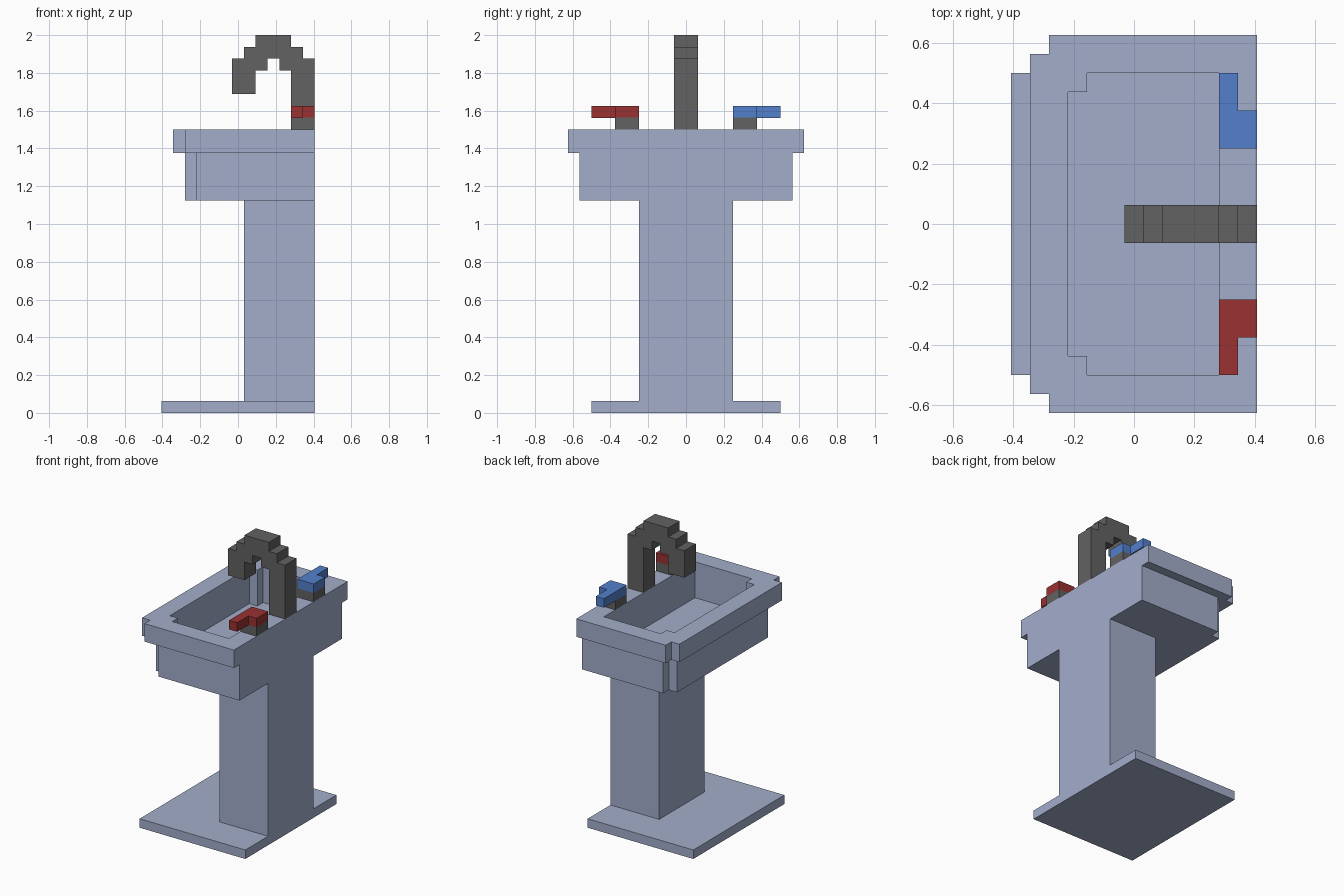
import bpy, bmesh

if "Cube" in bpy.data.objects:
    bpy.data.objects.remove(bpy.data.objects["Cube"])

U = 1 / 16            # model grid step
BACK = 6.5            # wall side of the model, in grid steps


def material(name, rgb):
    m = bpy.data.materials.new(name)
    m.diffuse_color = (*rgb, 1)
    m.use_nodes = True
    m.node_tree.nodes["Principled BSDF"].inputs["Base Color"].default_value = m.diffuse_color
    return m


porcelain = material("pale blue porcelain", (0.366, 0.423, 0.597))
metal = material("dark grey metal", (0.122, 0.122, 0.122))
red = material("hot red", (0.319, 0.032, 0.032))
blue = material("cold blue", (0.087, 0.212, 0.604))


def finish(name, bm, mat):
    bmesh.ops.recalc_face_normals(bm, faces=bm.faces)
    mesh = bpy.data.meshes.new(name)
    bm.to_mesh(mesh)
    bm.free()
    mesh.materials.append(mat)
    ob = bpy.data.objects.new(name, mesh)
    bpy.context.collection.objects.link(ob)
    return ob


def prism(name, points, direction, mat):
    """Extrude a flat outline (grid steps) along a direction (grid steps)."""
    bm = bmesh.new()
    face = bm.faces.new([bm.verts.new([c * U for c in p]) for p in points])
    ext = bmesh.ops.extrude_face_region(bm, geom=[face])
    verts = [v for v in ext["geom"] if isinstance(v, bmesh.types.BMVert)]
    bmesh.ops.translate(bm, verts=verts, vec=[c * U for c in direction])
    return finish(name, bm, mat)


def box(name, x, y, z, mat):
    pts = [(x[0], y[0], z[0]), (x[1], y[0], z[0]), (x[1], y[1], z[0]), (x[0], y[1], z[0])]
    return prism(name, pts, (0, 0, z[1] - z[0]), mat)


# Floor plate and pedestal
box("base_plate", (-6.5, BACK), (-8, 8), (0, 1), porcelain)
box("pedestal", (0.5, BACK), (-4, 4), (1, 18), porcelain)


# Basin: notched-corner loops skinned from underside, over the rim, to the bowl floor
def notched(x0, x1, y, z):
    xa, yb = x0 + 1, y - 1
    return [(x1, -y, z), (x1, y, z), (xa, y, z), (xa, yb, z),
            (x0, yb, z), (x0, -yb, z), (xa, -yb, z), (xa, -y, z)]


bm = bmesh.new()
sections = [(-4.5, BACK, 9, 18), (-4.5, BACK, 9, 22), (-5.5, BACK, 10, 22),
            (-5.5, BACK, 10, 24), (-3.5, 4.5, 8, 24), (-3.5, 4.5, 8, 20)]
loops = [[bm.verts.new([c * U for c in p]) for p in notched(*s)] for s in sections]
for k, (a, b) in enumerate(zip(loops, loops[1:])):
    for i in range(8):
        if k == 1 and i == 0:
            continue      # rim and bowl are flush at the back
        j = (i + 1) % 8
        bm.faces.new((a[i], a[j], b[j], b[i]))
bm.faces.new(loops[0])
bm.faces.new(loops[-1])
finish("basin", bm, porcelain)

# Stepped gooseneck spout
spout = [(4.5, 24), (6.5, 24), (6.5, 30), (5.5, 30), (5.5, 31), (4.5, 31), (4.5, 32),
         (1.5, 32), (1.5, 31), (0.5, 31), (0.5, 30), (-0.5, 30), (-0.5, 27), (1.5, 27),
         (1.5, 29), (2.5, 29), (2.5, 30), (3.5, 30), (3.5, 29), (4.5, 29)]
prism("spout", [(x, -1, z) for x, z in spout], (0, 2, 0), metal)

# Taps: metal stem with an L-shaped coloured handle, mirrored
for side, label, mat in ((-1, "hot", red), (1, "cold", blue)):
    box(label + "_tap_stem", (4.5, 6.5), sorted((4 * side, 6 * side)), (24, 25), metal)
    outline = [(4.5, 4), (6.5, 4), (6.5, 6), (5.5, 6), (5.5, 8), (4.5, 8)]
    prism(label + "_tap_handle", [(x, y * side, 25) for x, y in outline], (0, 0, 1), mat)
